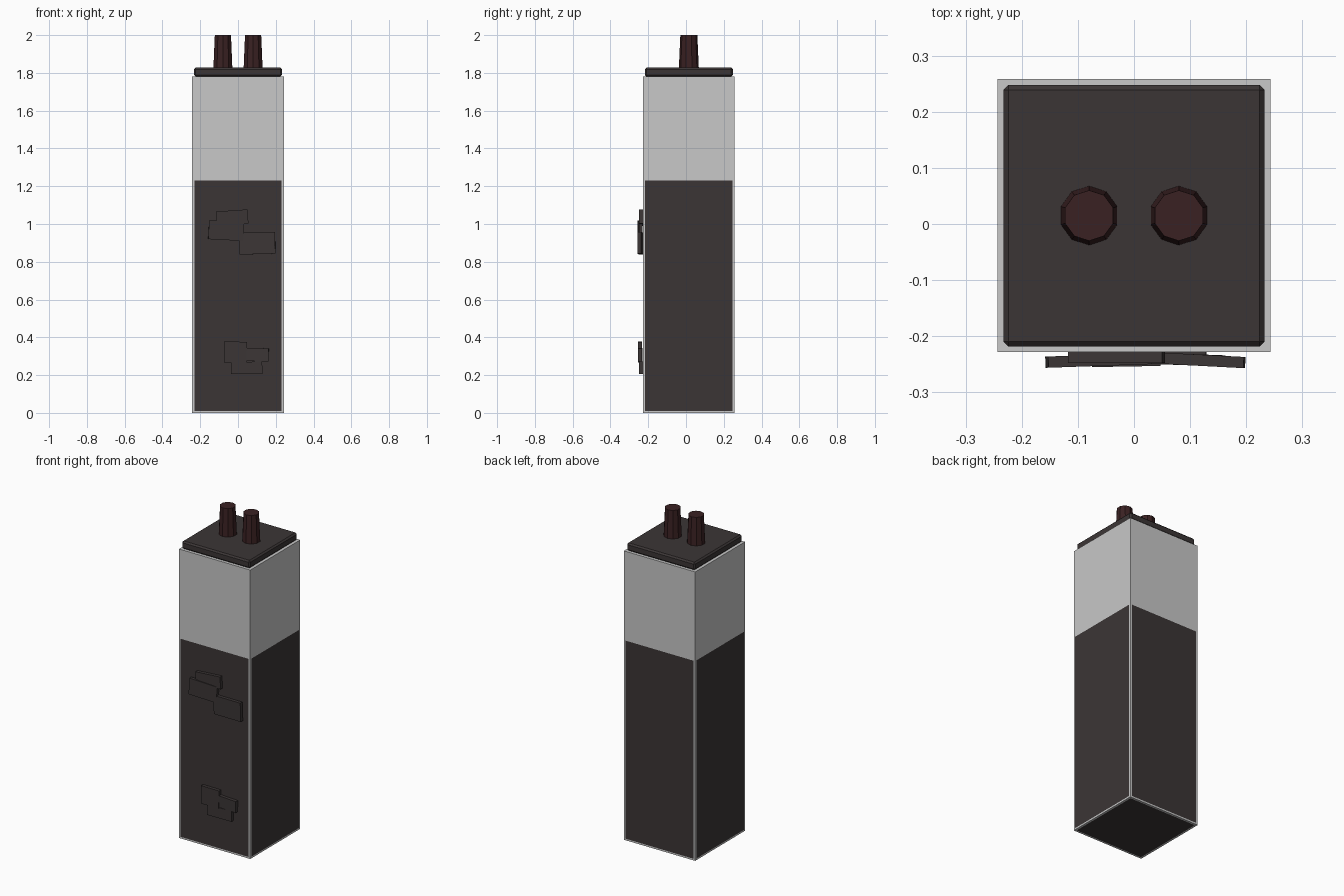
import bpy, bmesh, math
from mathutils import Matrix, Vector

if "Cube" in bpy.data.objects:
    bpy.data.objects.remove(bpy.data.objects["Cube"])

CY = 0.015            # depth centre of the canister


def material(name, rgb):
    m = bpy.data.materials.new(name)
    m.diffuse_color = (*rgb, 1)
    m.use_nodes = True
    m.node_tree.nodes["Principled BSDF"].inputs["Base Color"].default_value = m.diffuse_color
    return m


GLASS = material("pale grey glass", (0.58, 0.58, 0.58))
DARK = material("dark brown grey", (0.044, 0.036, 0.036))
RED = material("dark red", (0.042, 0.015, 0.016))


def finish(name, bm, *mats):
    me = bpy.data.meshes.new(name)
    bm.to_mesh(me)
    bm.free()
    for m in mats:
        me.materials.append(m)
    ob = bpy.data.objects.new(name, me)
    bpy.context.collection.objects.link(ob)
    return ob


def box(size):
    bm = bmesh.new()
    bmesh.ops.create_cube(bm, size=1, matrix=Matrix.Diagonal((*size, 1)))
    return bm


# Glass canister, cut so the dark contents show as inset panels
W, H, RIM, FILL = 0.243, 1.78, 0.231, 1.23
bm = box((2 * W, 2 * W, H))
bmesh.ops.translate(bm, verts=bm.verts, vec=(0, 0, H / 2))
cuts = [((s * RIM, 0, 0), (1, 0, 0)) for s in (-1, 1)]
cuts += [((0, s * RIM, 0), (0, 1, 0)) for s in (-1, 1)]
cuts += [((0, 0, z), (0, 0, 1)) for z in (0.01, FILL)]
for co, no in cuts:
    bmesh.ops.bisect_plane(bm, geom=bm.verts[:] + bm.edges[:] + bm.faces[:],
                           plane_co=co, plane_no=no)
for f in bm.faces:
    c = f.calc_center_median()
    inside = [abs(c.x) < RIM, abs(c.y) < RIM, 0.01 < c.z < FILL]
    f.material_index = int(sum(inside) == 2 and c.z < FILL)
canister = finish("canister", bm, GLASS, DARK)
canister.location.y = CY

# Bevelled lid
bm = box((0.466, 0.466, 0.048))
bmesh.ops.bevel(bm, geom=bm.edges[:], offset=0.009, segments=1, affect='EDGES')
finish("lid", bm, DARK).location = (0, CY, H + 0.024)

# Two tapered ten-sided terminals
for side, x in (("left", -0.08), ("right", 0.08)):
    bm = bmesh.new()
    bmesh.ops.create_cone(bm, cap_ends=True, segments=10, radius1=0.053,
                          radius2=0.045, depth=0.18,
                          matrix=Matrix.Rotation(math.pi / 2, 4, 'Z'))
    # turn so that flat sides face left and right
    if max(abs(v.co.x) for v in bm.verts) > 0.0525:
        bmesh.ops.rotate(bm, verts=bm.verts, cent=(0, 0, 0),
                         matrix=Matrix.Rotation(math.pi / 2, 3, 'Z'))
    finish(side + "_terminal", bm, RED).location = (x, CY, 1.91)

# Overlapping patches on the front: x, z, width, height, roll, yaw, depth
PATCHES = [(-0.031, 1.034, 0.168, 0.075, 4, 0, -0.238),
           (-0.063, 0.965, 0.185, 0.100, -3, 2, -0.243),
           (0.102, 0.898, 0.190, 0.115, 1.5, -3, -0.242),
           (-0.014, 0.322, 0.120, 0.110, -1, 1, -0.244),
           (0.103, 0.308, 0.118, 0.070, -1.5, -2, -0.242),
           (0.046, 0.238, 0.165, 0.065, 0.5, 0, -0.238)]
for i, (x, z, w, h, roll, yaw, y) in enumerate(PATCHES):
    ob = finish(f"front_patch_{i + 1}", box((w, 0.02, h)), DARK)
    ob.location = (x, y, z)
    ob.rotation_euler = (0, math.radians(-roll), math.radians(yaw))
